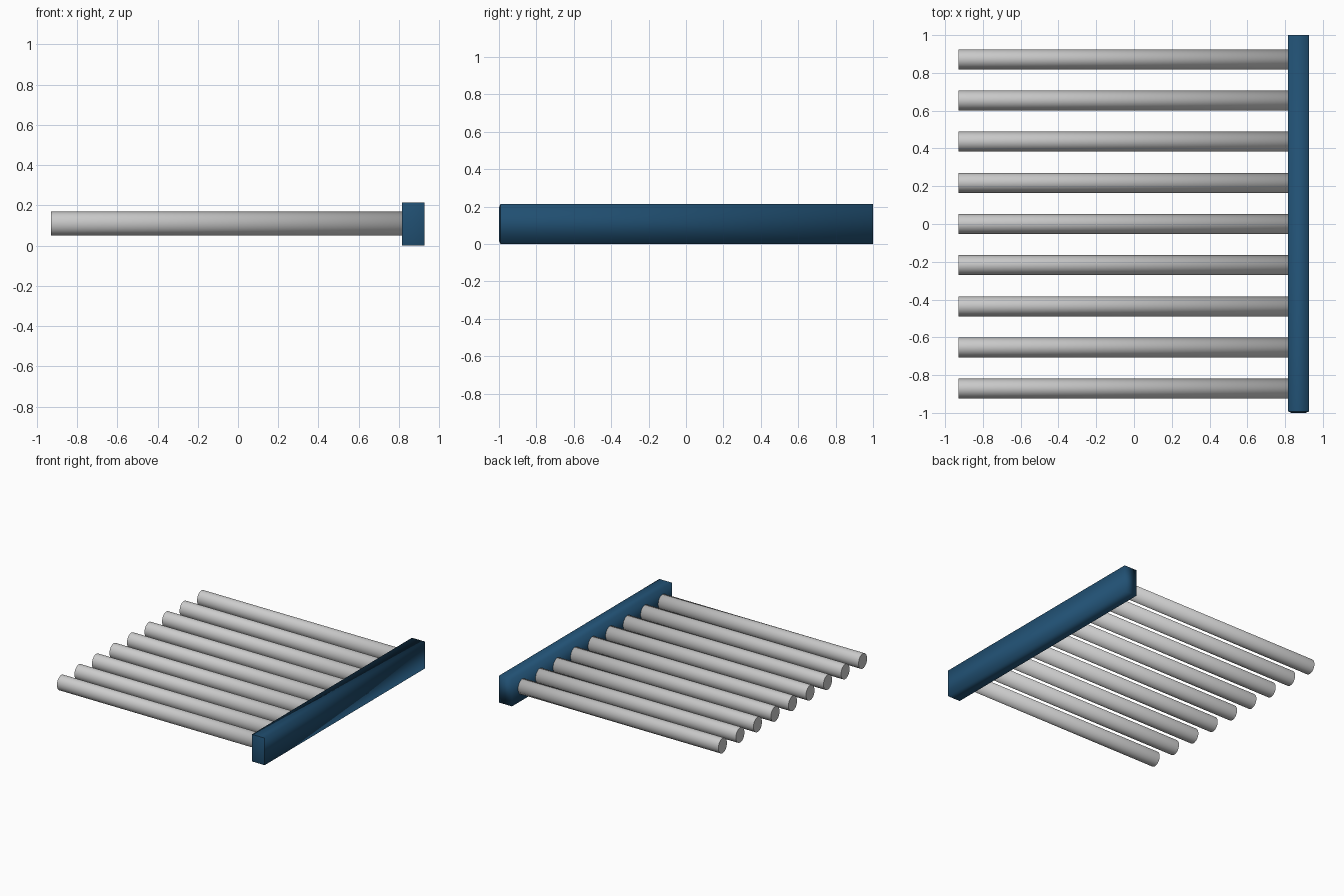
import bpy, bmesh
from mathutils import Matrix, Vector

if "Cube" in bpy.data.objects:
    bpy.data.objects.remove(bpy.data.objects["Cube"])

BAR_X0, BAR_X1, BAR_H = 0.816, 0.927, 0.213
ROD_X0, ROD_RY, ROD_RZ = -0.93, 0.053, 0.059
ROD_Z, PITCH, COUNT = 0.109, 0.218, 9


def finish(bm, name, sharp):
    """Smooth everything except the edges picked by sharp()."""
    bmesh.ops.recalc_face_normals(bm, faces=bm.faces)
    for f in bm.faces:
        f.smooth = True
    for e in bm.edges:
        e.smooth = not sharp(e)
    mesh = bpy.data.meshes.new(name)
    bm.to_mesh(mesh)
    bm.free()
    obj = bpy.data.objects.new(name, mesh)
    bpy.context.collection.objects.link(obj)
    return obj


# Header bar: soft-shaded box whose front end bulges slightly
bm = bmesh.new()
bmesh.ops.create_cube(bm, size=1)
for v in bm.verts:
    v.co = Vector(((BAR_X0 + BAR_X1) / 2 + v.co.x * (BAR_X1 - BAR_X0),
                   -0.992 if v.co.y < 0 else 1.0,
                   (v.co.z + 0.5) * BAR_H))
front = min(bm.faces, key=lambda f: f.calc_center_median().y)
bmesh.ops.inset_region(bm, faces=[front], thickness=0.025, depth=0)
for v in front.verts:
    v.co.y = -1.0
bar = finish(bm, "header_bar",
             lambda e: all(abs(v.co.y + 0.992) < 1e-4 for v in e.verts))
blue = bpy.data.materials.new("dark_blue")
blue.diffuse_color = (0.015, 0.08, 0.17, 1)
blue.use_nodes = True
blue.node_tree.nodes["Principled BSDF"].inputs["Base Color"].default_value = blue.diffuse_color
bar.data.materials.append(blue)

# Row of slightly oval rods, butting against the bar
length = BAR_X0 - ROD_X0
for i in range(COUNT):
    bm = bmesh.new()
    bmesh.ops.create_cone(bm, cap_ends=True, segments=32, radius1=1,
                          radius2=1, depth=length,
                          matrix=Matrix.Rotation(1.5707963, 4, 'Y'))
    bmesh.ops.scale(bm, vec=(1, ROD_RY, ROD_RZ), verts=bm.verts)
    bmesh.ops.translate(bm, verts=bm.verts,
                        vec=((BAR_X0 + ROD_X0) / 2,
                             (i - (COUNT - 1) / 2) * PITCH, ROD_Z))
    finish(bm, f"rod_{i + 1}", lambda e: all(v.co.x < 0 for v in e.verts))
